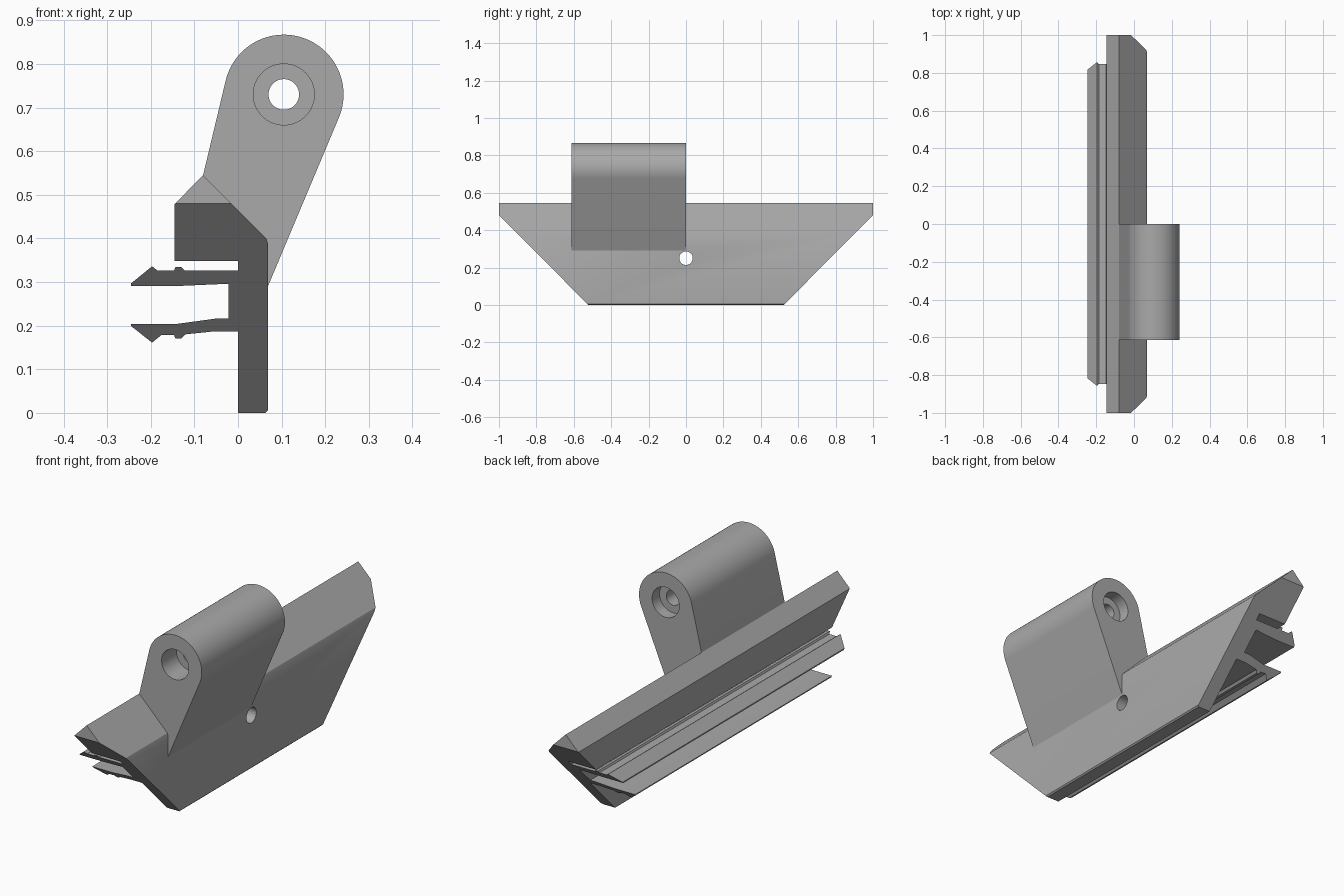
import bpy
import bmesh
import math
from mathutils import Vector

cube = bpy.data.objects.get("Cube")
if cube:
    bpy.data.objects.remove(cube, do_unlink=True)

grey = bpy.data.materials.new("plain grey")
grey.use_nodes = True
GREY = (0.4, 0.4, 0.4, 1)
grey.diffuse_color = GREY
grey.node_tree.nodes["Principled BSDF"].inputs["Base Color"].default_value = GREY


def finish(name, bm):
    bmesh.ops.recalc_face_normals(bm, faces=bm.faces)
    mesh = bpy.data.meshes.new(name)
    bm.to_mesh(mesh)
    bm.free()
    mesh.materials.append(grey)
    obj = bpy.data.objects.new(name, mesh)
    bpy.context.collection.objects.link(obj)
    return obj


def extrude_profile(points, y0, y1):
    """Extrude an x-z outline along y."""
    bm = bmesh.new()
    face = bm.faces.new([bm.verts.new((x, y0, z)) for x, z in points])
    geom = bmesh.ops.extrude_face_region(bm, geom=[face])["geom"]
    moved = [g for g in geom if isinstance(g, bmesh.types.BMVert)]
    bmesh.ops.translate(bm, verts=moved, vec=(0, y1 - y0, 0))
    bmesh.ops.recalc_face_normals(bm, faces=bm.faces)
    return bm


def slope_ends(bm):
    """Cut both ends along the mirrored sloping planes and cap them."""
    for side in (-1, 1):
        cut = bmesh.ops.bisect_plane(
            bm, geom=bm.verts[:] + bm.edges[:] + bm.faces[:],
            plane_co=(0, side * 0.522, 0), plane_no=(0, side, -0.995),
            clear_outer=True)["geom_cut"]
        edges = [g for g in cut if isinstance(g, bmesh.types.BMEdge)]
        bmesh.ops.holes_fill(bm, edges=edges, sides=0)


def cutter(name, radius, start, end):
    """Hidden cylinder between two points."""
    start, end = Vector(start), Vector(end)
    bpy.ops.mesh.primitive_cylinder_add(
        vertices=64, radius=radius, depth=(end - start).length,
        location=(start + end) / 2,
        rotation=(end - start).to_track_quat("Z", "Y").to_euler())
    obj = bpy.context.object
    obj.name = name
    obj.data.materials.append(grey)
    obj.hide_render = True
    return obj


def cut_holes(obj, cutters):
    for tool in cutters:
        mod = obj.modifiers.new(tool.name, "BOOLEAN")
        mod.operation = "DIFFERENCE"
        mod.solver = "EXACT"
        mod.object = tool
        bpy.ops.object.select_all(action="DESELECT")
        bpy.context.view_layer.objects.active = obj
        obj.select_set(True)
        bpy.ops.object.modifier_apply(modifier=mod.name)
    bpy.ops.object.shade_smooth_by_angle(angle=math.radians(20))


# Mounting panel with its overhanging ridge
panel_outline = [(0, 0), (0.063, 0), (0.069, 0.006), (0.069, 0.387),
                 (0.065, 0.4), (-0.08, 0.545), (-0.145, 0.479),
                 (-0.145, 0.348), (0, 0.348)]
bm = extrude_profile(panel_outline, -1, 1)
slope_ends(bm)
panel = finish("mounting_panel", bm)

# Two-pronged snap rail behind the panel
rail_outline = [(0.002, 0.326), (-0.122, 0.326), (-0.13, 0.335),
                (-0.143, 0.335), (-0.147, 0.326), (-0.184, 0.326),
                (-0.197, 0.336), (-0.245, 0.297), (-0.245, 0.291),
                (-0.135, 0.291), (-0.022, 0.296), (-0.022, 0.216),
                (-0.052, 0.216), (-0.14, 0.204), (-0.245, 0.204),
                (-0.245, 0.199), (-0.197, 0.161), (-0.175, 0.179),
                (-0.147, 0.179), (-0.143, 0.17), (-0.13, 0.17),
                (-0.121, 0.18), (-0.053, 0.187), (0.002, 0.187)]
bm = extrude_profile(rail_outline, -1, 1)
slope_ends(bm)
rail = finish("snap_rail", bm)

# Hinge arm: sides tangent to a round top
centre, radius = Vector((0.105, 0.73)), 0.137


def tangent_angle(point, side):
    d = Vector(point) - centre
    return math.atan2(d.y, d.x) + side * math.acos(radius / d.length)


low_left, low_right = (-0.08, 0.545), (0.069, 0.291)
a0 = tangent_angle(low_right, 1)
a1 = tangent_angle(low_left, -1) % math.tau
STEPS = 48
arm_outline = []
for i in range(STEPS + 1):
    a = a0 + (a1 - a0) * i / STEPS
    arm_outline.append((centre.x + radius * math.cos(a),
                        centre.y + radius * math.sin(a)))
arm_outline += [low_left, (-0.07, 0.5), (0.05, 0.36), (0.06, 0.3), low_right]
arm = finish("hinge_arm", extrude_profile(arm_outline, -0.613, 0))

# Holes: stepped pivot bore and a screw hole
cx, cz = centre
bores = [cutter("pivot_bore", 0.035, (cx, -0.8, cz), (cx, 0.2, cz)),
         cutter("front_counterbore", 0.07, (cx, -0.8, cz), (cx, -0.503, cz)),
         cutter("back_counterbore", 0.07, (cx, -0.055, cz), (cx, 0.2, cz))]
screw = cutter("screw_hole", 0.036, (-0.2, 0, 0.25), (0.2, 0, 0.25))
cut_holes(arm, bores)
cut_holes(panel, [screw])
cut_holes(rail, [screw])
for tool in bores + [screw]:
    bpy.data.objects.remove(tool, do_unlink=True)
